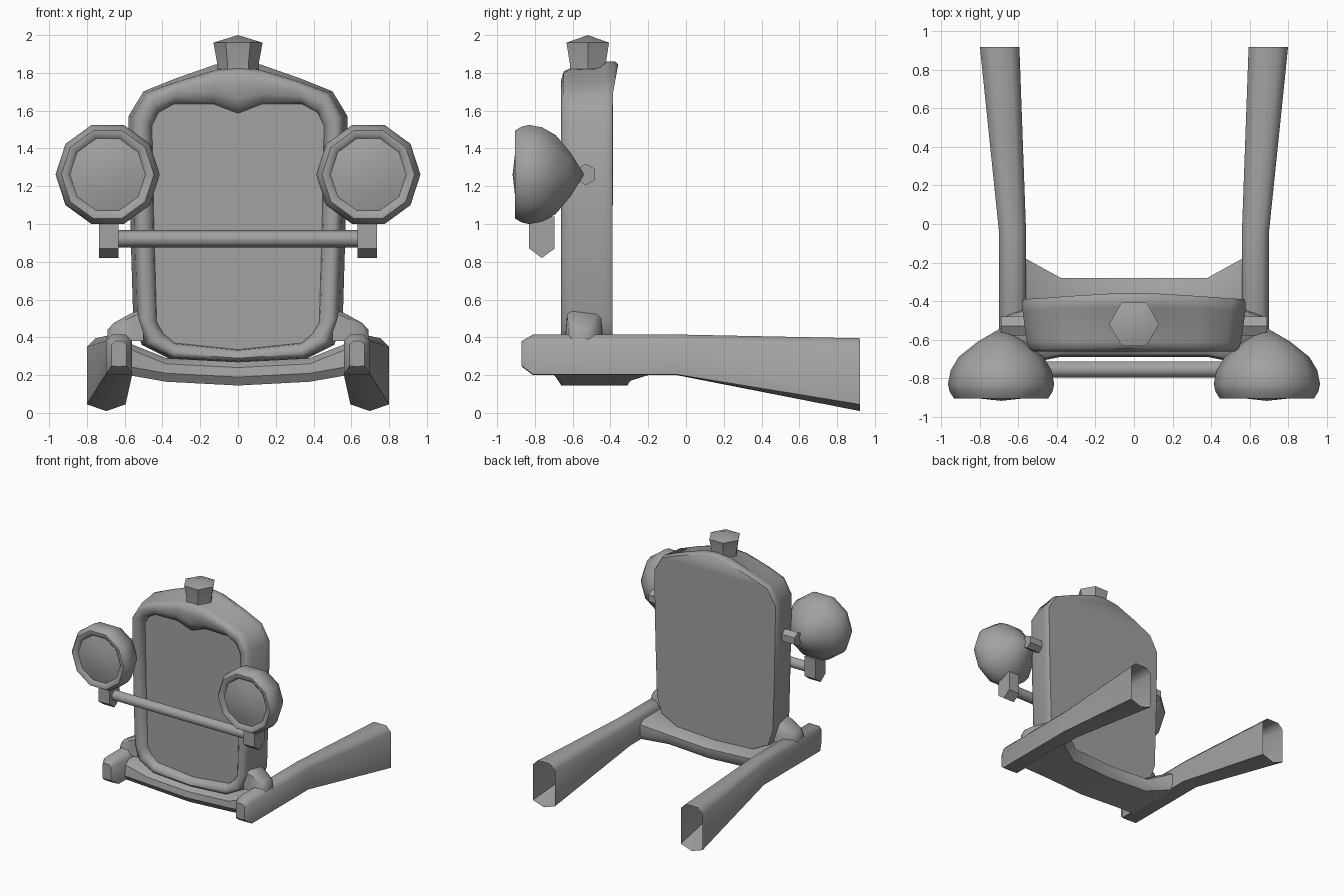
import bpy, bmesh, math
from mathutils import Vector

cube = bpy.data.objects.get("Cube")
if cube:
    bpy.data.objects.remove(cube, do_unlink=True)

grey = bpy.data.materials.new("plain grey")
grey.use_nodes = True
colour = (0.36, 0.36, 0.36, 1)
grey.diffuse_color = colour
grey.node_tree.nodes["Principled BSDF"].inputs["Base Color"].default_value = colour


def loft(name, rings, start=True, end=True, angle=45):
    """Skin equal-length rings of points; a one-point ring makes a tip."""
    bm = bmesh.new()
    rows = [[bm.verts.new(p) for p in ring] for ring in rings]
    for a, b in zip(rows, rows[1:]):
        n = max(len(a), len(b))
        for i in range(n):
            j = (i + 1) % n
            if len(a) == 1:
                bm.faces.new((a[0], b[j], b[i]))
            elif len(b) == 1:
                bm.faces.new((a[i], a[j], b[0]))
            else:
                bm.faces.new((a[i], a[j], b[j], b[i]))
    if start and len(rows[0]) > 2:
        bm.faces.new(rows[0])
    if end and len(rows[-1]) > 2:
        bm.faces.new(rows[-1])
    bmesh.ops.recalc_face_normals(bm, faces=bm.faces)
    mesh = bpy.data.meshes.new(name)
    bm.to_mesh(mesh)
    bm.free()
    mesh.materials.append(grey)
    obj = bpy.data.objects.new(name, mesh)
    bpy.context.collection.objects.link(obj)
    bpy.ops.object.select_all(action='DESELECT')
    obj.select_set(True)
    bpy.context.view_layer.objects.active = obj
    bpy.ops.object.shade_smooth_by_angle(angle=math.radians(angle))
    return obj


def circle(center, r, n, axis, turn=0.0):
    """Regular polygon around an axis; a zero radius gives one point."""
    c = Vector(center)
    if r == 0:
        return [c]
    ring = []
    for i in range(n):
        a = turn + math.tau * i / n
        u, v = r * math.cos(a), r * math.sin(a)
        ring.append(c + Vector({'x': (0, u, v), 'y': (u, 0, v), 'z': (u, v, 0)}[axis]))
    return ring


# Radiator shell: outer outline blends into the opening outline
outer = [(0, 1.84), (.12, 1.825), (.33, 1.76), (.50, 1.70), (.58, 1.57),
         (.57, 1.0), (.555, .5), (.51, .36), (.36, .285), (0, .265)]
inner = [(0, 1.585), (.13, 1.635), (.34, 1.635), (.42, 1.59), (.455, 1.52),
         (.445, 1.0), (.43, .48), (.395, .42), (.335, .37), (0, .335)]


def shell_ring(t, y, width=1.0, lip=0.0):
    half = []
    for (ax, az), (bx, bz) in zip(outer, inner):
        high = min(1, max(0, (az - 1.68) / .15))
        half.append(Vector(((ax + (bx - ax) * t) * width,
                            y + lip * high,
                            az + (bz - az) * t + (.02 if lip else 0) * high)))
    return half + [Vector((-p.x, p.y, p.z)) for p in half[-2:0:-1]]


loft("radiator_shell", [
    shell_ring(.06, -.39, 1, .03),
    shell_ring(0, -.41, 1, .035),
    shell_ring(0, -.44, 1, .01),
    shell_ring(.02, -.46),
    shell_ring(.05, -.61, .97),
    shell_ring(.13, -.648, .965),
    shell_ring(.35, -.662, .975),
    shell_ring(.7, -.655, .99),
    shell_ring(.95, -.63),
    shell_ring(1, -.60)], start=True, end=False, angle=50)

# Grille panel set back inside the rim
loft("grille_panel", [shell_ring(.97, -.602), shell_ring(.97, -.58)])

# Filler cap
loft("filler_cap", [circle((0, -.52, z), r, 6, 'z') for z, r in
                    [(1.78, .11), (1.85, .11), (1.96, .13), (2.0, 0)]], angle=25)

# Crossmember: a shallow saddle joining the rails
stations = [(0, -.69, -.28, .145, .27), (.38, -.69, -.28, .165, .29),
            (.58, -.73, -.17, .20, .37)]
sections = []
for x, y0, y1, z0, z1 in [(-s[0],) + s[1:] for s in stations[:0:-1]] + stations:
    sections.append([(x, y0 + .03, z0), (x, y0, z0 + .045), (x, y0 + .01, z1 - .03),
                     (x, y0 + .05, z1), (x, y1 - .05, z1), (x, y1, z1 - .03),
                     (x, y1, z0 + .045), (x, y1 - .03, z0)])
loft("crossmember", sections, angle=35)

# Tie bar between the lamps
loft("lamp_bar", [circle((x, -.755, .922), .047, 6, 'x', math.pi / 2)
                  for x in (-.66, .66)], angle=65)

# Parts repeated on both sides
lamp_profile = [(-.918, 0), (-.905, .12), (-.885, .20), (-.905, .222), (-.905, .245),
                (-.87, .267), (-.83, .276), (-.76, .262), (-.69, .22), (-.61, .12),
                (-.54, 0)]
for side, s in (("left", 1), ("right", -1)):
    # Frame rail, widening and deepening to an open rear end
    rail = []
    for y, xi, xo, z0, z1, b in [(-.87, .59, .67, .245, .38, .02),
                                 (-.81, .56, .70, .20, .415, .035),
                                 (-.05, .56, .70, .20, .415, .035),
                                 (.92, .595, .80, .01, .395, .045)]:
        mid = (xi + xo) / 2
        drop = .035 if y > 0 else .004
        rail.append([(s * x, y, z) for x, z in
                     [(xi, z0 + drop), (xi, z1 - b), (xi + b, z1), (xo - b, z1),
                      (xo, z1 - b), (xo, z0 + drop), (mid, z0)]])
    loft(side + "_frame_rail", rail, end=False, angle=50)

    # Shell foot sloping down onto the rail
    foot = []
    for x, y0, y1, z1 in [(.50, -.63, -.45, .55), (.56, -.63, -.45, .53),
                          (.66, -.62, -.48, .475), (.69, -.60, -.52, .44)]:
        foot.append([(s * x, y0 - .01, .38), (s * x, y0, z1 - .02),
                     (s * x, y0 + .025, z1), (s * x, y1 - .025, z1 - .01),
                     (s * x, y1, z1 - .03), (s * x, y1 + .01, .38)])
    loft(side + "_shell_foot", foot)

    # Headlamp bowl, rim and bulged lens
    loft(side + "_headlamp", [circle((s * .69, y, 1.262), r, 10, 'y')
                              for y, r in lamp_profile], angle=50)

    # Arm from shell to lamp
    loft(side + "_lamp_arm", [circle((s * x, -.53, 1.262), .057, 6, 'x', math.pi / 6)
                              for x in (.54, .69)], angle=40)

    # Post under the lamp, holding the tie bar
    loft(side + "_lamp_post",
         [[(s * x, y, z) for y, z in [(-.83, 1.04), (-.83, .87), (-.763, .82),
                                      (-.695, .87), (-.695, 1.04)]]
          for x in (.632, .737)], angle=30)
